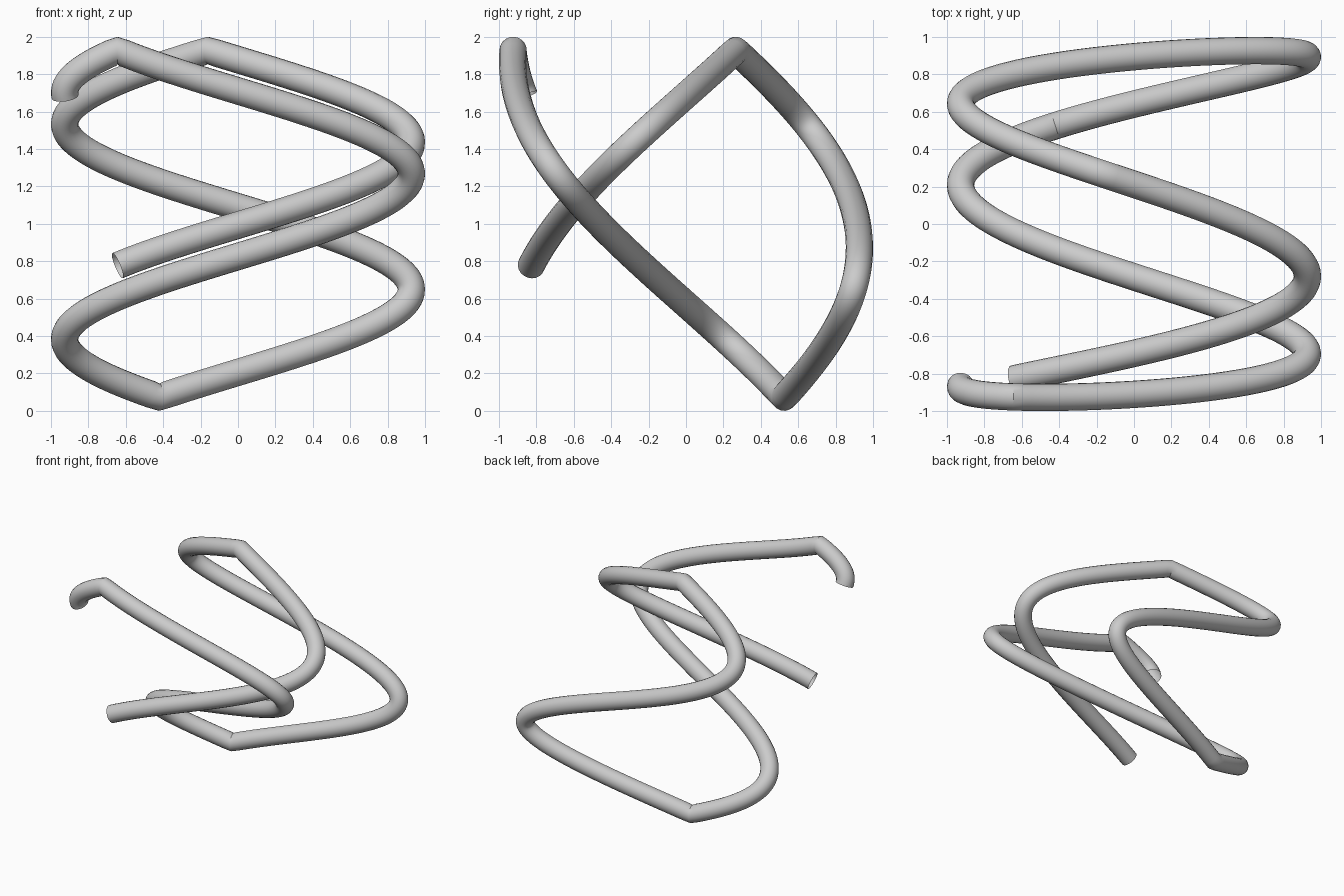
import bpy
from math import sin, cos, radians

if "Cube" in bpy.data.objects:
    bpy.data.objects.remove(bpy.data.objects["Cube"])

R = 0.073            # tube radius
A = 1 - R            # swing of the centre line on every axis
START, END = -134, 904
KINK, HALF = 100, 377   # first peak and half period of the triangle wave (degrees)


def centre(t):
    """Wave in x, slower wave in y, triangle wave in z."""
    u = ((t - KINK) / HALF) % 2
    tri = 1 - 2 * u if u < 1 else 2 * u - 3
    return (A * cos(radians(t)), A * sin(radians(-17.5 + 0.3417 * t)), 1 + A * tri)


# Sample the path, with points exactly on the kinks
kinks = [KINK + i * HALF for i in range(3)]
stops = [START] + kinks + [END]
params = [START]
for a, b in zip(stops, stops[1:]):
    n = max(4, round((b - a) / 3))
    params += [a + (b - a) * i / n for i in range(1, n + 1)]

# Round tube with open ends along the path
curve = bpy.data.curves.new("bent_tube", 'CURVE')
curve.dimensions = '3D'
curve.bevel_depth = R
curve.bevel_resolution = 8
curve.use_fill_caps = False
spline = curve.splines.new('POLY')
spline.points.add(len(params) - 1)
for p, t in zip(spline.points, params):
    p.co = (*centre(t), 1)
spline.use_smooth = True

tube = bpy.data.objects.new("bent_tube", curve)
bpy.context.collection.objects.link(tube)
bpy.context.view_layer.objects.active = tube
tube.select_set(True)
bpy.ops.object.convert(target='MESH')
bpy.ops.object.shade_smooth_by_angle()
